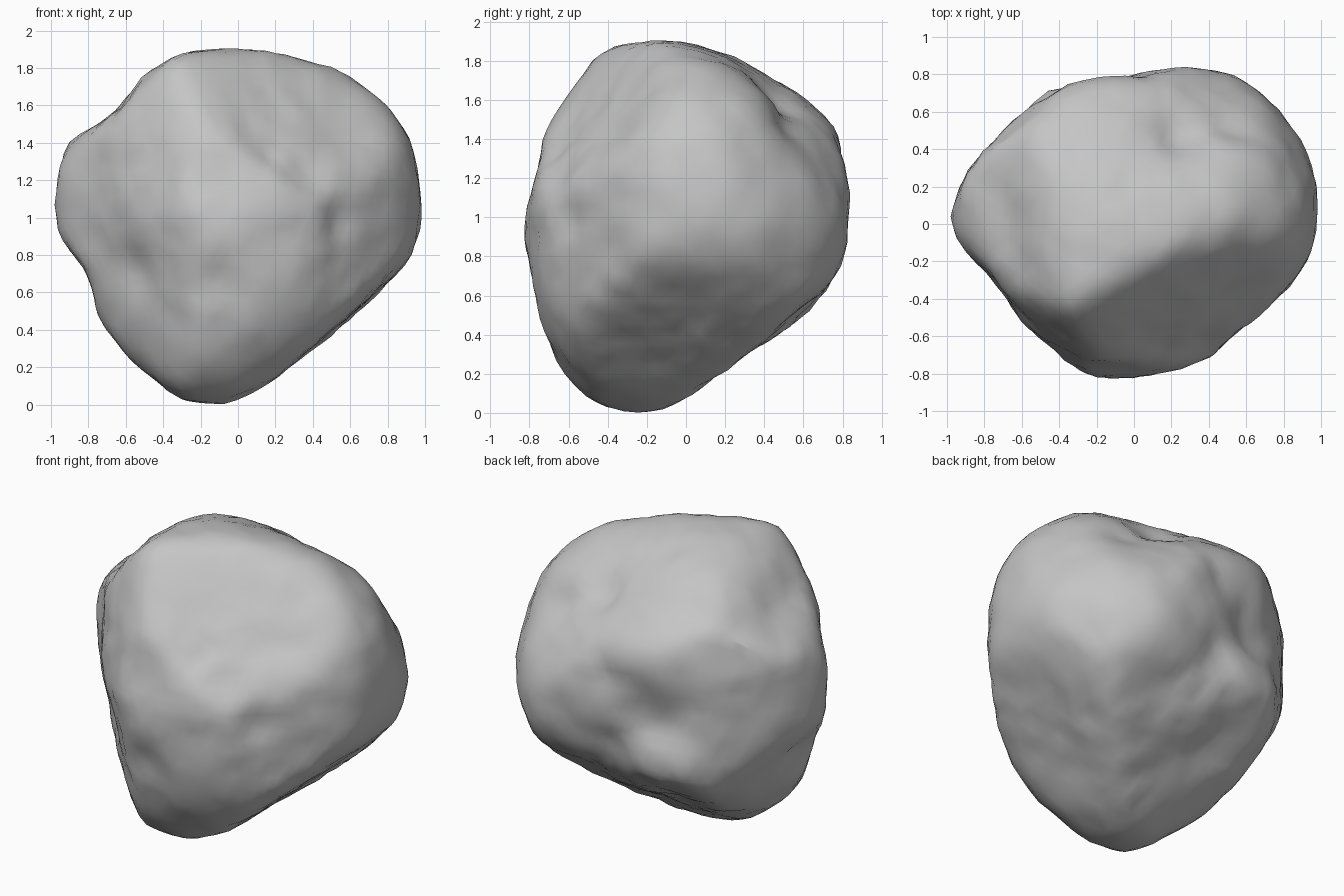
import bpy
import bmesh
import math
from mathutils import Vector, noise

if "Cube" in bpy.data.objects:
    bpy.data.objects.remove(bpy.data.objects["Cube"], do_unlink=True)

CENTRE = Vector((0, 0, 1))
SOFTNESS = 40


def profile(azimuth, elevation, radii):
    """Outline of the rock along one direction: screen axes and polar radii."""
    a, e = math.radians(azimuth), math.radians(elevation)
    right = Vector((-math.sin(a), math.cos(a), 0))
    up = Vector((-math.sin(e) * math.cos(a), -math.sin(e) * math.sin(a), math.cos(e)))
    return right, up, [r / 100 for r in radii]


# Outline radii in hundredths, one every twenty degrees anticlockwise
PROFILES = [
    profile(-90, 0, (99, 100, 105, 95, 90, 93, 92, 86, 100, 99, 86, 93, 99, 103, 91, 83, 83, 92)),
    profile(0, 0, (84, 90, 90, 85, 86, 92, 97, 92, 79, 82, 85, 93, 107, 102, 83, 76, 85, 83)),
    profile(-90, 90, (98, 101, 100, 95, 85, 82, 87, 85, 91, 98, 81, 79, 84, 88, 80, 82, 86, 92)),
    profile(-45, 30, (99, 88, 84, 86, 87, 90, 91, 91, 86, 80, 79, 89, 108, 98, 83, 81, 88, 96)),
    profile(135, 30, (81, 80, 87, 98, 91, 91, 98, 98, 95, 100, 95, 79, 76, 76, 88, 99, 88, 79)),
    profile(45, -30, (88, 88, 94, 84, 81, 91, 100, 96, 87, 81, 83, 90, 97, 108, 104, 92, 88, 89)),
]

# Broad flat faces: normal and distance from the centre
FACETS = [
    (Vector((.37, -.7, .6)), .72),    # upper front
    (Vector((.68, -.05, -.72)), .79),  # lower left side
]

# Dents: direction from the centre, angular width, depth
DENTS = [
    ((-.3, .7, 0), .28, .13),     # back hollow
    ((0, .7, -.2), .2, .07),      # back valley
    ((0, .7, .2), .18, .04),
    ((.25, .5, .6), .18, .08),    # top valley
    ((.5, .5, .45), .16, .06),
    ((.4, -.65, .2), .12, .03),   # front crease
    ((.55, -.6, 0), .12, .04),
    ((.5, -.35, .4), .13, .03),
    ((.2, -.7, .4), .13, .03),
    ((-.6, -.5, -.3), .16, .06),  # front corner hollow
    ((-.1, -.7, -.3), .18, .03),
]


def outline_radius(radii, angle):
    """Cubic interpolation round a closed outline."""
    n = len(radii)
    s = (angle / math.tau * n) % n
    i, t = int(s), s % 1
    a, b, c, d = (radii[(i + k) % n] for k in (-1, 0, 1, 2))
    return b + t / 2 * (c - a + t * (2 * a - 5 * b + 4 * c - d + t * (3 * (b - c) + d - a)))


def surface_radius(direction):
    """Soft intersection of the outlines and flat faces, then the dents."""
    total = 0
    for right, up, radii in PROFILES:
        u, v = direction.dot(right), direction.dot(up)
        limit = outline_radius(radii, math.atan2(v, u)) / max(math.hypot(u, v), .05)
        total += limit ** -SOFTNESS
    for normal, distance in FACETS:
        total += (max(direction.dot(normal), .05) / distance) ** SOFTNESS
    r = total ** (-1 / SOFTNESS)
    for centre, width, depth in DENTS:
        r -= depth * math.exp(-(direction.angle(Vector(centre)) / width) ** 2)
    return r


# Rock body
bpy.ops.mesh.primitive_ico_sphere_add(subdivisions=5, radius=1)
rock = bpy.context.object
rock.name = rock.data.name = "rock_body"

bm = bmesh.new()
bm.from_mesh(rock.data)
for v in bm.verts:
    d = v.co.normalized()
    v.co = d * surface_radius(d)
bmesh.ops.smooth_vert(bm, verts=bm.verts, factor=.5,
                      use_axis_x=True, use_axis_y=True, use_axis_z=True)

# Weathered surface, resting on the ground
for v in bm.verts:
    d = v.co.normalized()
    v.co += d * (.008 + .012 * noise.noise(d * 5) + .01 * noise.noise(d * 10)) + CENTRE
bm.to_mesh(rock.data)
bm.free()

# Stone colour
stone = bpy.data.materials.new("stone_grey")
stone.use_nodes = True
colour = (.56, .56, .56, 1)
stone.diffuse_color = colour
stone.node_tree.nodes["Principled BSDF"].inputs["Base Color"].default_value = colour
rock.data.materials.append(stone)
bpy.ops.object.shade_smooth_by_angle(angle=math.radians(30))
